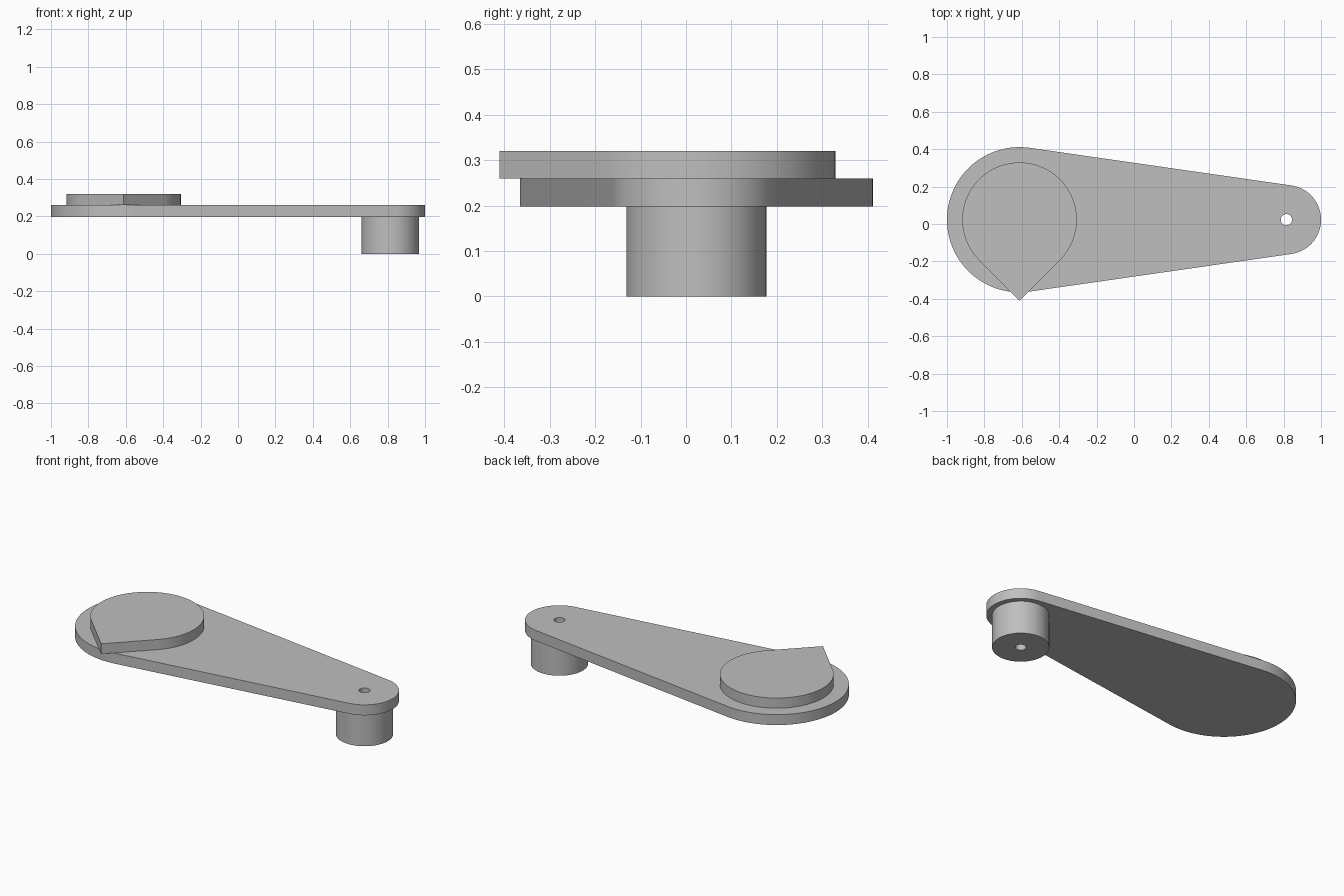
import bpy, bmesh, math
from mathutils import Vector

cube = bpy.data.objects.get("Cube")
if cube:
    bpy.data.objects.remove(cube, do_unlink=True)

grey = bpy.data.materials.new("plain grey")
grey.use_nodes = True
grey.diffuse_color = (0.52, 0.52, 0.52, 1)
grey.node_tree.nodes["Principled BSDF"].inputs["Base Color"].default_value = grey.diffuse_color

PIVOT = Vector((-0.612, 0.023, 0))   # centre of the wide end
TIP = Vector((0.815, 0.023, 0))      # centre of the narrow end


def arc(centre, radius, start, end, steps):
    """Points along an arc, both ends included."""
    return [centre + radius * Vector((math.cos(a), math.sin(a), 0))
            for a in (start + (end - start) * i / steps for i in range(steps + 1))]


def circle(centre, radius, steps=64):
    return arc(centre, radius, 0, math.tau, steps)[:-1]


def tangent_outline(c1, r1, c2, r2):
    """Two circles joined by their outer tangents; r2 = 0 gives a teardrop."""
    d = c2 - c1
    heading = math.atan2(d.y, d.x)
    t = math.acos((r1 - r2) / d.length)
    wide = arc(c1, r1, heading + t, heading + math.tau - t, 72)
    narrow = arc(c2, r2, heading - t, heading + t, 40) if r2 else [c2]
    return wide + narrow


def plate(name, loops, bottom, top):
    """Extrude an outline, with any further loops as holes."""
    bm = bmesh.new()
    for loop in loops:
        verts = [bm.verts.new((p.x, p.y, bottom)) for p in loop]
        for a, b in zip(verts, verts[1:] + verts[:1]):
            bm.edges.new((a, b))
    if len(loops) == 1:
        bm.faces.new(verts)
    else:
        bmesh.ops.triangle_fill(bm, edges=bm.edges[:], use_beauty=True)
    ext = bmesh.ops.extrude_face_region(bm, geom=bm.faces[:], use_keep_orig=True)
    lifted = [g for g in ext["geom"] if isinstance(g, bmesh.types.BMVert)]
    bmesh.ops.translate(bm, verts=lifted, vec=(0, 0, top - bottom))
    bmesh.ops.recalc_face_normals(bm, faces=bm.faces[:])
    mesh = bpy.data.meshes.new(name)
    bm.to_mesh(mesh)
    bm.free()
    mesh.materials.append(grey)
    obj = bpy.data.objects.new(name, mesh)
    bpy.context.collection.objects.link(obj)
    bpy.ops.object.select_all(action='DESELECT')
    obj.select_set(True)
    bpy.context.view_layer.objects.active = obj
    bpy.ops.object.shade_smooth_by_angle(angle=math.radians(30))
    return obj


bore = circle(TIP, 0.03, 32)

# Tapered arm with a bore through the narrow end
plate("arm", [tangent_outline(PIVOT, 0.388, TIP, 0.185), bore], 0.198, 0.26)

# Handle peg under the narrow end, bored through
plate("handle_peg", [circle(TIP, 0.154), bore], 0, 0.198)

# Teardrop pointer on the wide end, aimed at the front
POINT = PIVOT + Vector((0, -0.433, 0))
plate("pointer_disc", [tangent_outline(PIVOT, 0.306, POINT, 0)], 0.26, 0.32)
